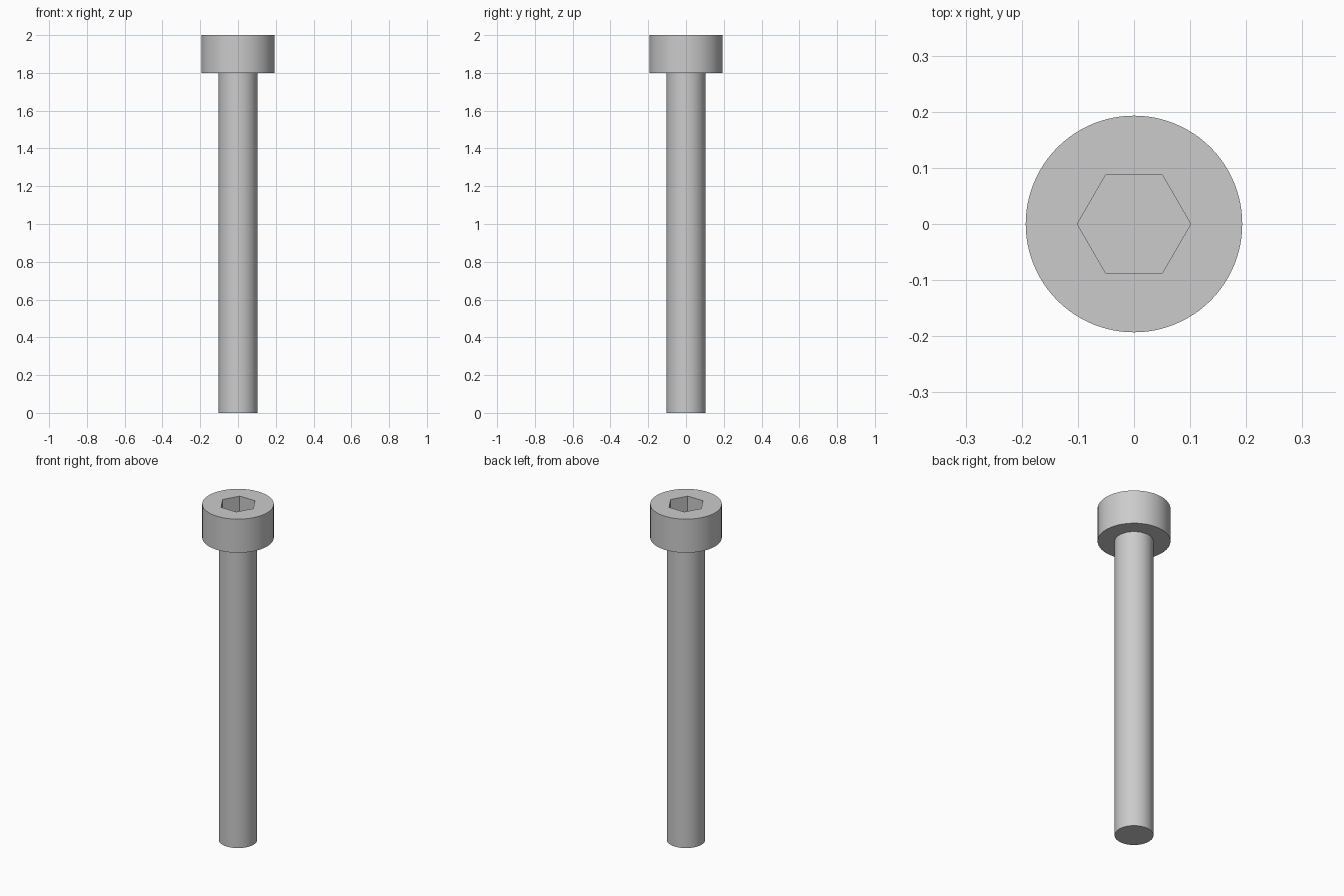
import bpy
import bmesh
from math import cos, sin, tau, radians

cube = bpy.data.objects.get("Cube")
if cube:
    bpy.data.objects.remove(cube, do_unlink=True)

SIDES = 96
HEAD_R, SHAFT_R, SOCKET_R = 0.193, 0.103, 0.101
HEAD_Z, TOP_Z, SOCKET_Z = 1.8, 2.0, 1.907

steel = bpy.data.materials.new("steel grey")
steel.use_nodes = True
colour = (0.6, 0.6, 0.6, 1)
steel.diffuse_color = colour
steel.node_tree.nodes["Principled BSDF"].inputs["Base Color"].default_value = colour


def ring(bm, count, radius, z):
    return [bm.verts.new((radius * cos(tau * i / count), radius * sin(tau * i / count), z))
            for i in range(count)]


def wall(bm, low, high):
    n = len(low)
    for i in range(n):
        j = (i + 1) % n
        bm.faces.new((low[i], low[j], high[j], high[i]))


def finish(bm, name):
    bmesh.ops.recalc_face_normals(bm, faces=bm.faces)
    mesh = bpy.data.meshes.new(name)
    bm.to_mesh(mesh)
    bm.free()
    mesh.materials.append(steel)
    obj = bpy.data.objects.new(name, mesh)
    bpy.context.collection.objects.link(obj)
    bpy.ops.object.select_all(action="DESELECT")
    obj.select_set(True)
    bpy.context.view_layer.objects.active = obj
    bpy.ops.object.shade_smooth_by_angle(angle=radians(30))


# Shaft: plain cylinder seated slightly inside the head
bm = bmesh.new()
bottom = ring(bm, SIDES, SHAFT_R, 0)
top = ring(bm, SIDES, SHAFT_R, HEAD_Z + 0.02)
wall(bm, bottom, top)
bm.faces.new(bottom)
bm.faces.new(top)
finish(bm, "shaft")

# Head: cylinder whose top opens into a hexagonal socket
bm = bmesh.new()
under = ring(bm, SIDES, HEAD_R, HEAD_Z)
rim = ring(bm, SIDES, HEAD_R, TOP_Z)
mouth = ring(bm, 6, SOCKET_R, TOP_Z)
floor = ring(bm, 6, SOCKET_R, SOCKET_Z)
wall(bm, under, rim)
wall(bm, floor, mouth)
bm.faces.new(under)
bm.faces.new(floor)

# Flat top, one sector for each side of the socket
step = SIDES // 6
for k in range(6):
    arc = [rim[(k * step + i) % SIDES] for i in range(step + 1)]
    bm.faces.new(arc + [mouth[(k + 1) % 6], mouth[k]])
finish(bm, "head")
